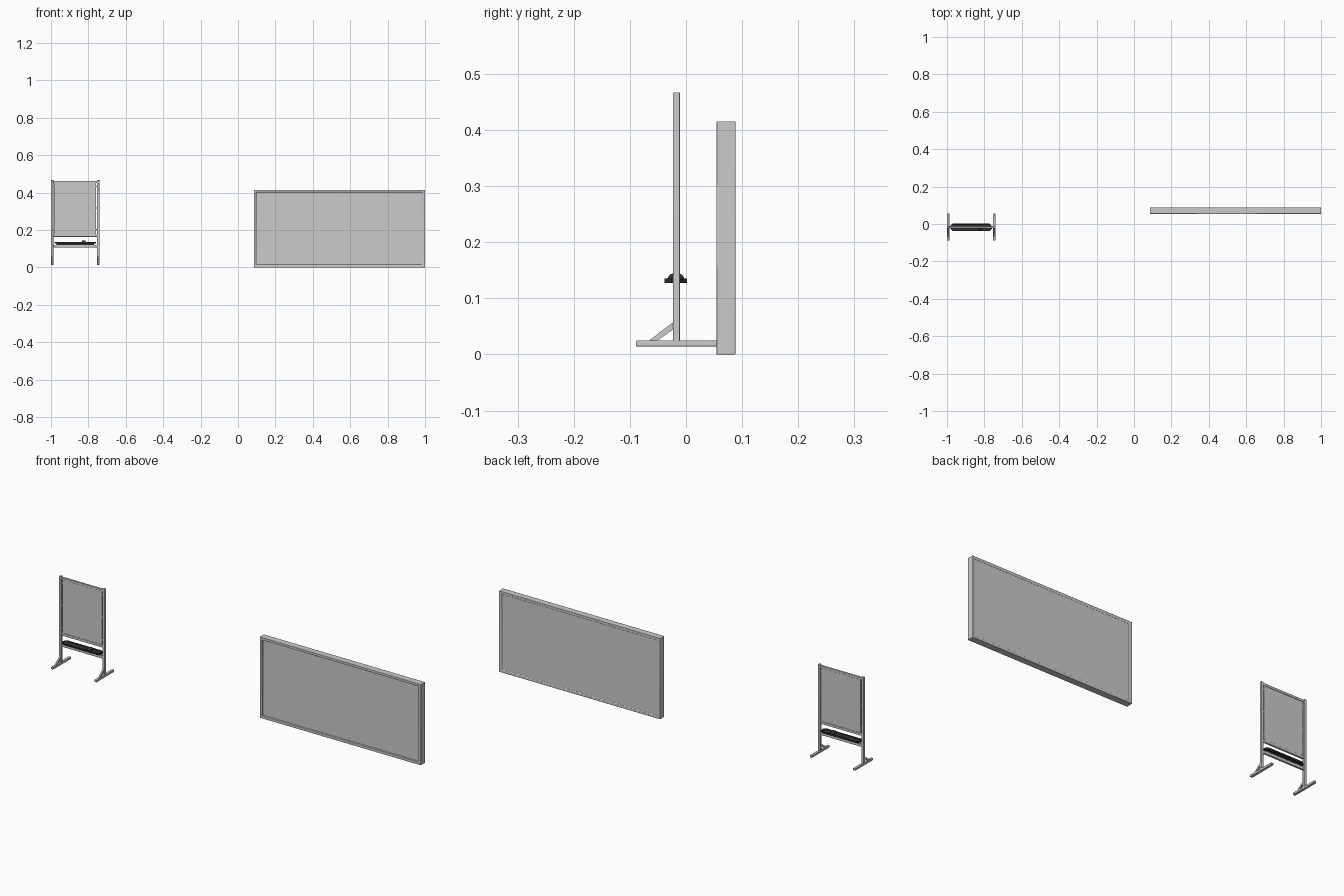
import bpy, bmesh, math
from mathutils import Vector

if "Cube" in bpy.data.objects:
    bpy.data.objects.remove(bpy.data.objects["Cube"])


def finish(name, bm, bevel=0.0):
    me = bpy.data.meshes.new(name)
    bmesh.ops.recalc_face_normals(bm, faces=bm.faces)
    bm.to_mesh(me)
    bm.free()
    ob = bpy.data.objects.new(name, me)
    bpy.context.collection.objects.link(ob)
    if bevel:
        m = ob.modifiers.new("Bevel", 'BEVEL')
        m.width, m.segments = bevel, 2
        m.limit_method = 'ANGLE'
    bpy.ops.object.select_all(action='DESELECT')
    ob.select_set(True)
    bpy.context.view_layer.objects.active = ob
    bpy.ops.object.shade_smooth_by_angle(angle=math.radians(40))
    return ob


def box(name, x, y, z, bevel=0.0):
    bm = bmesh.new()
    bmesh.ops.create_cube(bm, size=1)
    for v in bm.verts:
        v.co = Vector([(a + b) / 2 + c * (b - a) for (a, b), c in zip((x, y, z), v.co)])
    return finish(name, bm, bevel)


def prism(name, pts, axis, lo, hi, bevel=0.0):
    # extrude a 2D outline along x (points are y,z) or z (points are x,y)
    bm = bmesh.new()
    vs = [bm.verts.new((lo, a, b) if axis == 'x' else (a, b, lo)) for a, b in pts]
    f = bm.faces.new(vs)
    r = bmesh.ops.extrude_face_region(bm, geom=[f])
    d = Vector((hi - lo, 0, 0)) if axis == 'x' else Vector((0, 0, hi - lo))
    for v in r['geom']:
        if isinstance(v, bmesh.types.BMVert):
            v.co += d
    return finish(name, bm, bevel)


# Wall board: slab with recessed front and back panels
bm = bmesh.new()
bmesh.ops.create_cube(bm, size=1)
for v in bm.verts:
    v.co = Vector((0.5425 + v.co.x * 0.915, 0.071 + v.co.y * 0.034, 0.2075 + v.co.z * 0.415))
bm.normal_update()
for sign, rim, depth in ((-1, 0.018, 0.008), (1, 0.018, 0.003)):
    f = [f for f in bm.faces if f.normal.y * sign > 0.9 and f.calc_area() > 0.2]
    bmesh.ops.inset_region(bm, faces=f, thickness=rim)
    bmesh.ops.inset_region(bm, faces=f, thickness=0.002, depth=-depth)
    bm.normal_update()
finish("wall_board", bm, 0.0015)

# Mobile stand: posts, feet and braces on both sides
CX, CY = -0.8705, -0.017
for side, s in (("left", -1), ("right", 1)):
    def xr(inner, outer):
        return sorted((CX + s * inner, CX + s * outer))
    box(side + "_post", xr(0.1165, 0.1295), (-0.023, -0.011), (0.02, 0.467), 0.0015)
    box(side + "_foot", xr(0.1165, 0.1295), (-0.089, 0.056), (0.014, 0.025), 0.0015)
    prism(side + "_brace", [(-0.067, 0.024), (-0.052, 0.024), (-0.021, 0.046), (-0.021, 0.059)],
          'x', *xr(0.119, 0.127))
    box(side + "_panel_edge", xr(0.108, 0.112), (-0.021, -0.013), (0.175, 0.455))

# Cross rails
for name, z in (("top_rail", (0.451, 0.463)), ("lower_rail", (0.164, 0.177)),
                ("tray_rail", (0.107, 0.121))):
    box(name, (CX - 0.118, CX + 0.118), (-0.022, -0.012), z, 0.0015)

# Writing panel, held off the posts by a narrow gap
box("writing_panel", (CX - 0.110, CX + 0.110), (-0.0195, -0.0145), (0.174, 0.455))
for z in (0.2, 0.315, 0.43):
    box("panel_clip", (CX - 0.118, CX + 0.118), (-0.019, -0.015), (z, z + 0.006))

# Dark pen tray with chamfered ends and a raised lip
dark = bpy.data.materials.new("dark_tray")
dark.diffuse_color = (0.03, 0.03, 0.03, 1)
dark.use_nodes = True
dark.node_tree.nodes["Principled BSDF"].inputs["Base Color"].default_value = dark.diffuse_color


def outline(hx, hy, c):
    q = [(hx, hy - c), (hx - c, hy), (-hx + c, hy), (-hx, hy - c)]
    return [(CX + a, CY - 0.001 + b) for a, b in q + [(-a, -b) for a, b in q]]


bm = bmesh.new()
f = bm.faces.new([bm.verts.new((a, b, 0.120 + 0.007)) for a, b in outline(0.11, 0.020, 0.012)])
r = bmesh.ops.extrude_face_region(bm, geom=[f])
top = [g for g in r['geom'] if isinstance(g, bmesh.types.BMFace)]
for v in top[0].verts:
    v.co.z = 0.135
bmesh.ops.recalc_face_normals(bm, faces=bm.faces)
bmesh.ops.inset_region(bm, faces=top, thickness=0.003)
bmesh.ops.inset_region(bm, faces=top, thickness=0.001, depth=-0.004)
tray = finish("pen_tray", bm)
support = box("tray_support", (CX - 0.1, CX + 0.1), (-0.022, -0.012), (0.12, 0.129))

# Eraser lying across the tray
eraser = prism("eraser", [(-0.034, 0.131), (-0.002, 0.131), (-0.004, 0.138), (-0.009, 0.144),
                          (-0.027, 0.144), (-0.032, 0.138)], 'x', -0.835, -0.815, 0.003)
for ob in (tray, support, eraser):
    ob.data.materials.append(dark)
